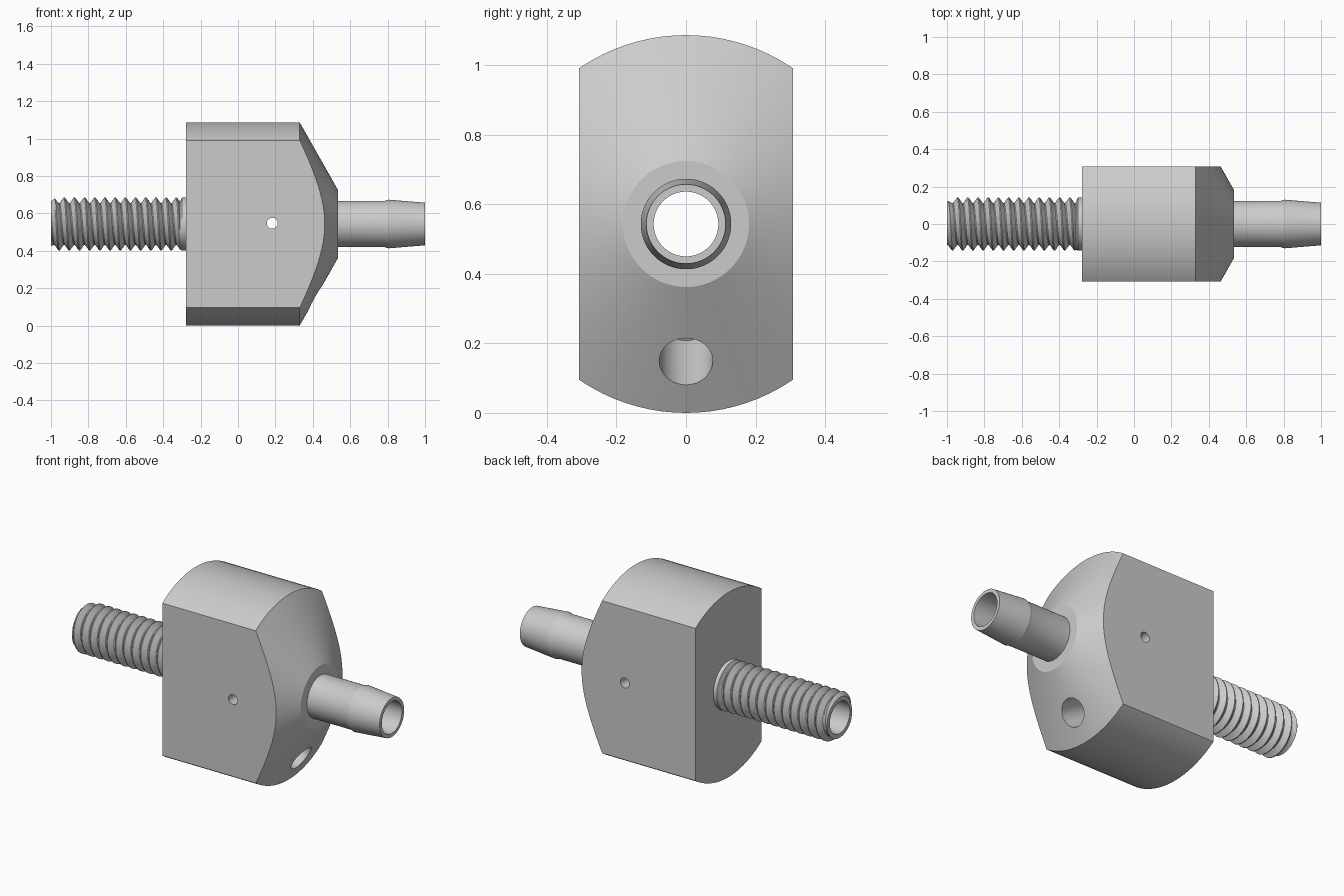
import bpy, bmesh
from math import pi, sin, cos, atan2
from mathutils import Matrix, Vector

if "Cube" in bpy.data.objects:
    bpy.data.objects.remove(bpy.data.objects["Cube"])

CZ = 0.543      # height of the main axis
BORE = 0.093    # through-bore radius
SEG = 96


def grid_object(name, columns, close_rows=False):
    """Skin columns of points into a mesh, merging coincident points."""
    bm = bmesh.new()
    cols = [[bm.verts.new(p) for p in c] for c in columns]
    n = len(cols[0])
    for a, b in zip(cols, cols[1:]):
        for i in range(n if close_rows else n - 1):
            k = (i + 1) % n
            bm.faces.new((a[i], a[k], b[k], b[i]))
    bmesh.ops.remove_doubles(bm, verts=bm.verts, dist=1e-5)
    bmesh.ops.recalc_face_normals(bm, faces=bm.faces)
    mesh = bpy.data.meshes.new(name)
    bm.to_mesh(mesh)
    bm.free()
    ob = bpy.data.objects.new(name, mesh)
    bpy.context.collection.objects.link(ob)
    return ob


def ring_point(x, r, t):
    return (x, r * cos(t), CZ + r * sin(t))


def activate(ob):
    bpy.ops.object.select_all(action='DESELECT')
    ob.select_set(True)
    bpy.context.view_layer.objects.active = ob


def boolean(ob, cutter, operation):
    cutter.hide_render = True
    m = ob.modifiers.new("cut", 'BOOLEAN')
    m.object, m.operation, m.solver = cutter, operation, 'EXACT'
    activate(ob)
    bpy.ops.object.modifier_apply(modifier=m.name)
    bpy.data.objects.remove(cutter)


def drill(center, axis, r, length):
    rot = Vector(axis).to_track_quat('Z', 'Y').to_euler()
    bpy.ops.mesh.primitive_cylinder_add(vertices=48, radius=r, depth=length,
                                        location=center, rotation=rot)
    return bpy.context.object


# Body and hose barb: one turned profile including the bore
profile = [(-0.277, BORE), (-0.277, 0.543), (0.33, 0.543), (0.535, 0.181),
           (0.535, 0.124), (0.785, 0.124), (0.805, 0.130), (1.0, 0.114),
           (1.0, BORE)]
body = grid_object("body_with_hose_barb",
                   [[ring_point(x, r, 2 * pi * j / SEG) for x, r in profile]
                    for j in range(SEG + 1)], close_rows=True)

# Flats on front and back
bpy.ops.mesh.primitive_cube_add(size=1, location=(0, 0, CZ))
flats = bpy.context.object
flats.scale = (4, 0.614, 4)
boolean(body, flats, 'INTERSECT')

# Small cross hole
boolean(body, drill((0.183, 0, 0.547), (0, 1, 0), 0.029, 1), 'DIFFERENCE')

# Blind hole square to the cone face
normal = Vector((0.362, 0, -0.205)).normalized()
mouth = Vector((0.413, 0, 0.148))
depth, extra = 0.257, 0.1
boolean(body, drill(mouth + normal * (extra - depth) / 2, normal,
                    0.077, depth + extra), 'DIFFERENCE')

# Threaded stem: helical skin clamped between the tip and the collar
PITCH, LO, HI = 0.0545, -1.0, -0.31
TOP, ROOT = 0.142, 0.112
STEPS = [0, 0.1, 0.5, 0.6]      # crest flat, flank, root flat, flank


def thread_radius(x, t):
    f = ((x - LO) / PITCH - t / (2 * pi)) % 1.0
    if f < 0.1:
        r = TOP
    elif f < 0.5:
        r = TOP + (ROOT - TOP) * (f - 0.1) / 0.4
    elif f < 0.6:
        r = ROOT
    else:
        r = ROOT + (TOP - ROOT) * (f - 0.6) / 0.4
    return min(r, 0.118 + (x - LO))


turns = int((HI - LO) / PITCH) + 3
columns = []
for j in range(SEG + 1):
    t = 2 * pi * j / SEG
    col = [ring_point(-0.277, BORE, t), ring_point(LO, BORE, t)]
    for k in range(-1, turns):
        for s in STEPS:
            x = min(max(LO + PITCH * (k + s + t / (2 * pi)), LO), HI)
            col.append(ring_point(x, thread_radius(x, t), t))
    col += [ring_point(-0.30, TOP, t), ring_point(-0.277, TOP, t)]
    columns.append(col)
stem = grid_object("threaded_stem", columns)

for ob in (body, stem):
    activate(ob)
    bpy.ops.object.shade_smooth_by_angle(angle=pi / 9)
